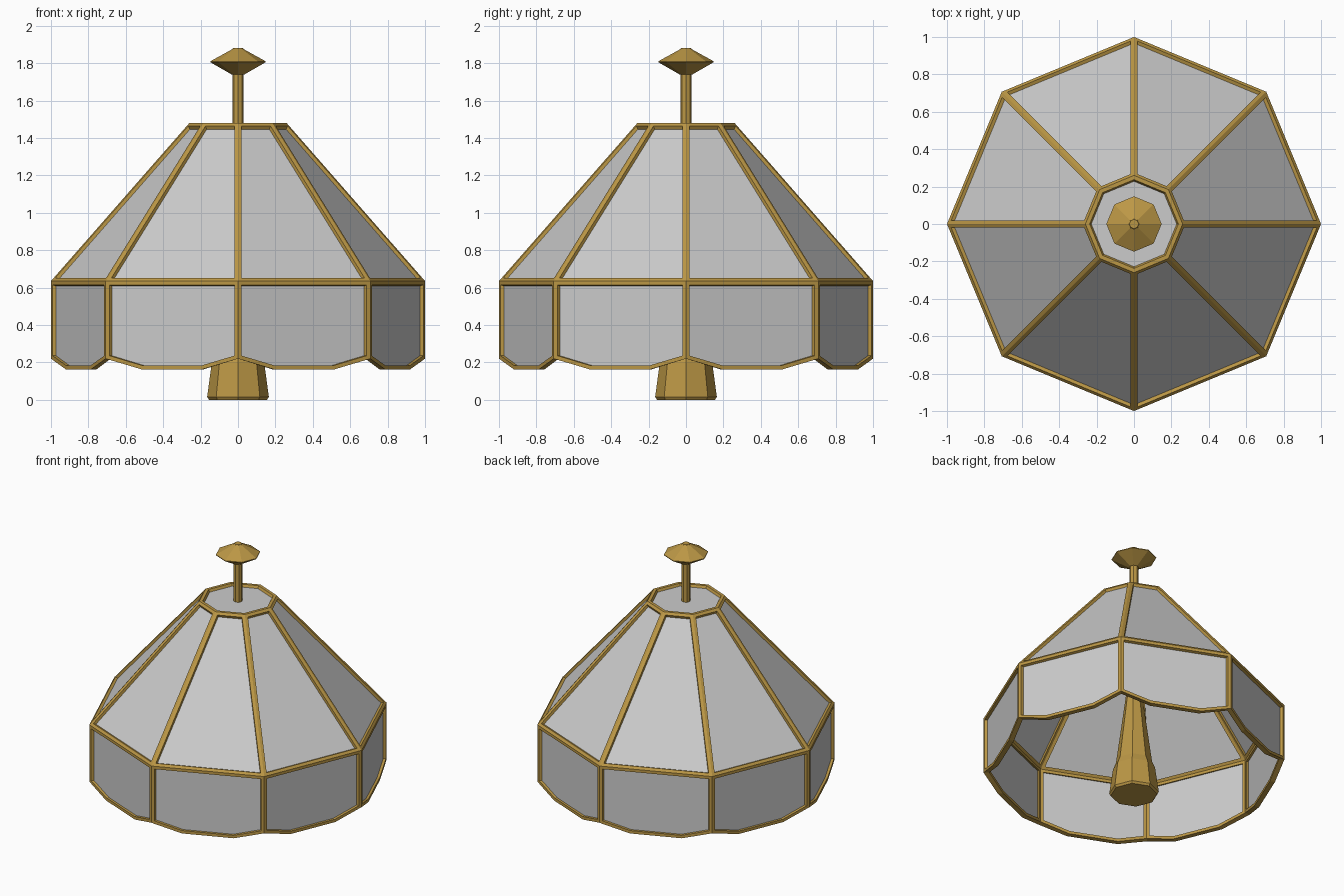
import bpy, bmesh, math
from mathutils import Vector

if "Cube" in bpy.data.objects:
    bpy.data.objects.remove(bpy.data.objects["Cube"])

BRASS = bpy.data.materials.new("brass")
BRASS.diffuse_color = (0.50, 0.31, 0.06, 1)
BRASS.use_nodes = True
BRASS.node_tree.nodes["Principled BSDF"].inputs["Base Color"].default_value = BRASS.diffuse_color
N = 8
BAR = 0.021  # frame width along each panel


def corner(i, r, z):
    a = 2 * math.pi * i / N
    return Vector((r * math.cos(a), r * math.sin(a), z))


def inset(pts, w):
    # mitred inset of a flat polygon wound counter-clockwise from outside
    n = sum((pts[k - 1].cross(pts[k]) for k in range(len(pts))), Vector()).normalized()
    out = []
    for k, p in enumerate(pts):
        d1 = (p - pts[k - 1]).normalized()
        d2 = (pts[(k + 1) % len(pts)] - p).normalized()
        m1, m2 = n.cross(d1), n.cross(d2)
        out.append(p + (m1 + m2) * (w / (1 + m1.dot(m2))))
    return out


def face(bm, pts):
    bm.faces.new([bm.verts.new(p) for p in pts])


def add_panel(frame, glass, outer, inner, open_edges=()):
    # one pane with its own raised border on both sides
    oi, ii = inset(outer, BAR), inset(inner, BAR)
    for k in range(len(outer)):
        j = (k + 1) % len(outer)
        face(frame, (outer[k], outer[j], oi[j], oi[k]))
        face(frame, (inner[j], inner[k], ii[k], ii[j]))
        face(frame, (oi[k], oi[j], ii[j], ii[k]))
        if k in open_edges:
            face(frame, (outer[j], outer[k], inner[k], inner[j]))
    face(glass, [(a + b) / 2 for a, b in zip(oi, ii)])


def finish(bm, name, mat=None):
    bmesh.ops.remove_doubles(bm, verts=bm.verts, dist=1e-5)
    me = bpy.data.meshes.new(name)
    bm.to_mesh(me)
    bm.free()
    if mat:
        me.materials.append(mat)
    ob = bpy.data.objects.new(name, me)
    bpy.context.collection.objects.link(ob)
    return ob


def lathe(name, profile):
    # faceted turned part, profile of (radius, z) from bottom to top
    bm = bmesh.new()
    rings = [[bm.verts.new(corner(i, r, z)) for i in range(N)] for r, z in profile]
    for a, b in zip(rings, rings[1:]):
        for i in range(N):
            j = (i + 1) % N
            bm.faces.new((a[i], a[j], b[j], b[i]))
    bm.faces.new(rings[0][::-1])
    bm.faces.new(rings[-1])
    return finish(bm, name, BRASS)


# (radius, z) of the shade's top rim, shoulder and skirt hem
OUT = [(0.26, 1.48), (1.0, 0.635), (1.0, 0.22)]
INN = [(0.242, 1.445), (0.962, 0.623), (0.962, 0.22)]


def slope(i, prof):
    (rt, zt), (rm, zm), _ = prof
    return [corner(i, rm, zm), corner(i + 1, rm, zm), corner(i + 1, rt, zt), corner(i, rt, zt)]


def skirt(i, prof):
    _, (rm, zm), (rb, zb) = prof
    a, b = corner(i, rb, zb), corner(i + 1, rb, zb)
    hem = [a.lerp(b, t) - Vector((0, 0, d)) for t, d in ((0, 0), (0.27, 0.057), (0.73, 0.057), (1, 0))]
    return hem + [corner(i + 1, rm, zm), corner(i, rm, zm)]


# shade: sloped panes, scalloped skirt panes and flat top pane
frame, glass = bmesh.new(), bmesh.new()
for i in range(N):
    add_panel(frame, glass, slope(i, OUT), slope(i, INN))
    add_panel(frame, glass, skirt(i, OUT), skirt(i, INN), (0, 1, 2))
add_panel(frame, glass, [corner(i, *OUT[0]) for i in range(N)], [corner(i, *INN[0]) for i in range(N)])
finish(frame, "shade_frame", BRASS)
finish(glass, "shade_panels")

# stand with tapered foot, running up through the shade
lathe("stand", [(0.155, 0), (0.165, 0.015), (0.14, 0.2), (0.12, 0.25),
                (0.055, 0.75), (0.03, 1.2), (0.03, 1.75)])

# finial on top
lathe("finial", [(0.035, 1.74), (0.148, 1.805), (0.148, 1.81), (0.03, 1.875), (0.025, 1.882)])
